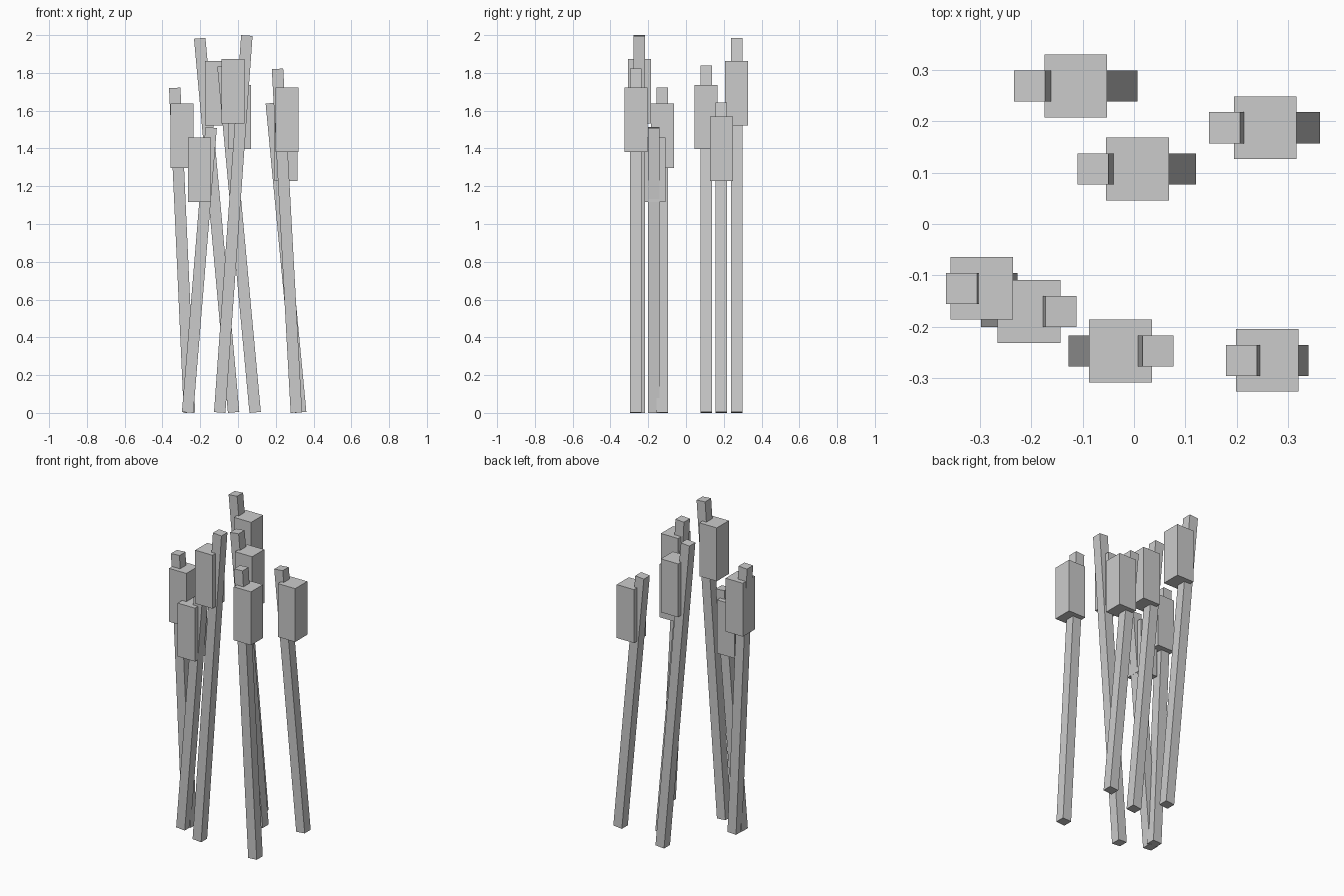
import bpy
from math import atan2, sin, cos

if "Cube" in bpy.data.objects:
    bpy.data.objects.remove(bpy.data.objects["Cube"])

STALK_W = 0.0605
HEAD_W, HEAD_H = 0.122, 0.341


def box(name, size, loc, tilt=0.0):
    bpy.ops.mesh.primitive_cube_add(size=1, location=loc, rotation=(0, tilt, 0))
    ob = bpy.context.object
    ob.name = name
    ob.scale = size
    bpy.ops.object.transform_apply(location=False, rotation=False, scale=True)
    return ob


# each reed: y, foot x, tip x, tip height, seed head x, seed head top
reeds = [
    (0.268, -0.023, -0.203, 1.986, -0.113, 1.863),
    (0.107, 0.091, -0.080, 1.840, 0.007, 1.737),
    (0.187, 0.332, 0.176, 1.643, 0.255, 1.569),
    (-0.125, -0.257, -0.335, 1.722, -0.296, 1.638),
    (-0.170, -0.267, -0.142, 1.513, -0.204, 1.458),
    (-0.247, -0.097, 0.047, 2.000, -0.026, 1.873),
    (-0.265, 0.309, 0.209, 1.823, 0.259, 1.722),
]

for i, (y, foot, tip, height, head_x, head_top) in enumerate(reeds, 1):
    # leaning square stalk
    tilt = atan2(tip - foot, height)
    length = (height - STALK_W * abs(sin(tilt))) / cos(tilt)
    box(f"reed_stalk_{i}", (STALK_W, STALK_W, length),
        ((foot + tip) / 2, y, height / 2), tilt)
    # upright seed head
    box(f"reed_head_{i}", (HEAD_W, HEAD_W, HEAD_H),
        (head_x, y, head_top - HEAD_H / 2))
